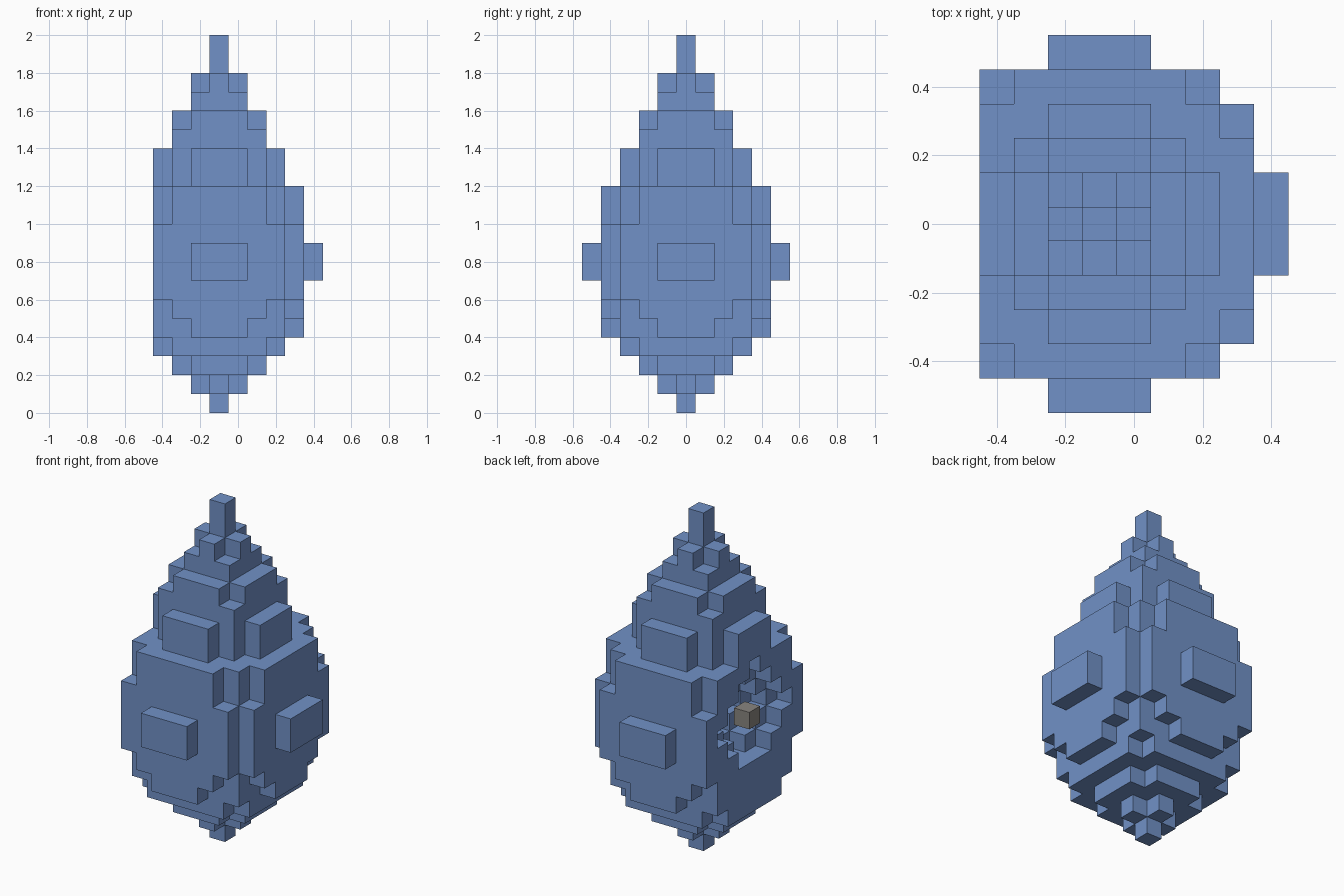
import bpy, bmesh
from mathutils import Vector

U = 0.1          # block size
AXIS_X = -0.1    # vertical axis of the body

old = bpy.data.objects.get("Cube")
if old:
    bpy.data.objects.remove(old, do_unlink=True)


def material(name, colour):
    m = bpy.data.materials.new(name)
    m.use_nodes = True
    m.diffuse_color = colour
    m.node_tree.nodes["Principled BSDF"].inputs["Base Color"].default_value = colour
    return m


def block_object(name, cells, mat):
    """Outer skin of a set of blocks, with coplanar faces merged."""
    bm = bmesh.new()
    corners = {}

    def vert(p):
        key = tuple(round(c * 2) for c in p)
        if key not in corners:
            x, y, z = p
            corners[key] = bm.verts.new((AXIS_X + x * U, y * U, (z + 0.5) * U))
        return corners[key]

    for cell in cells:
        for axis in range(3):
            for sign in (-1, 1):
                n = Vector((0, 0, 0))
                n[axis] = sign
                c = Vector(cell)
                if tuple(int(v) for v in c + n) in cells:
                    continue
                a, b = Vector((0, 0, 0)), Vector((0, 0, 0))
                a[(axis + 1) % 3] = 0.5
                b[(axis + 2) % 3] = 0.5 * sign
                mid = c + n / 2
                bm.faces.new([vert(mid + o) for o in (-a - b, a - b, a + b, b - a)])
    bmesh.ops.dissolve_limit(bm, angle_limit=0.01, verts=bm.verts[:], edges=bm.edges[:])
    mesh = bpy.data.meshes.new(name)
    bm.to_mesh(mesh)
    bm.free()
    mesh.materials.append(mat)
    obj = bpy.data.objects.new(name, mesh)
    bpy.context.collection.objects.link(obj)
    return obj


def slab(levels, half, trim=0):
    """Square layers whose corners are stepped back by trim blocks."""
    span = range(-half, half + 1)
    return {(i, j, k) for k in levels for i in span for j in span
            if abs(i) + abs(j) <= 2 * half - trim}


def arms(levels, reach):
    """Three-wide pads on all four sides."""
    cells = set()
    for k in levels:
        for t in (-1, 0, 1):
            for s in (-reach, reach):
                cells |= {(s, t, k), (t, s, k)}
    return cells


blue = material("slate blue", (0.165, 0.283, 0.571, 1))
grey = material("warm grey", (0.25, 0.235, 0.215, 1))

# Pointed foot
body = slab([0], 0) | slab([1], 1, 1) | slab([2], 2, 1) | slab([3], 3, 1)
# Wide belly, with rounded ends
body |= slab([4], 3) | arms([4], 4)
body |= {c for c in slab([5, 10, 11], 4, 2) if max(abs(c[0]), abs(c[1])) < 4
         or min(abs(c[0]), abs(c[1])) < 3}
body |= slab(range(6, 10), 4, 1)
# Shoulders and neck
body |= slab([12, 13, 14], 2) | arms([12, 13], 3)
body |= slab([15], 2, 1) | slab([16], 1) | slab([17], 1, 1)
# Top spike
body |= slab([18, 19], 0)
# Side pads
body |= arms([7, 8], 5)

# Flat cut side with a stepped hollow around the core
body = {c for c in body if c[0] >= -3}
hollow = {(i, j, k) for (i, j, k) in body
          if k >= 6 and abs(i + 3) + abs(j) + abs(k - 8) <= 3}
block_object("body", body - hollow, blue)
block_object("core", {(-3, 0, 8)}, grey)
